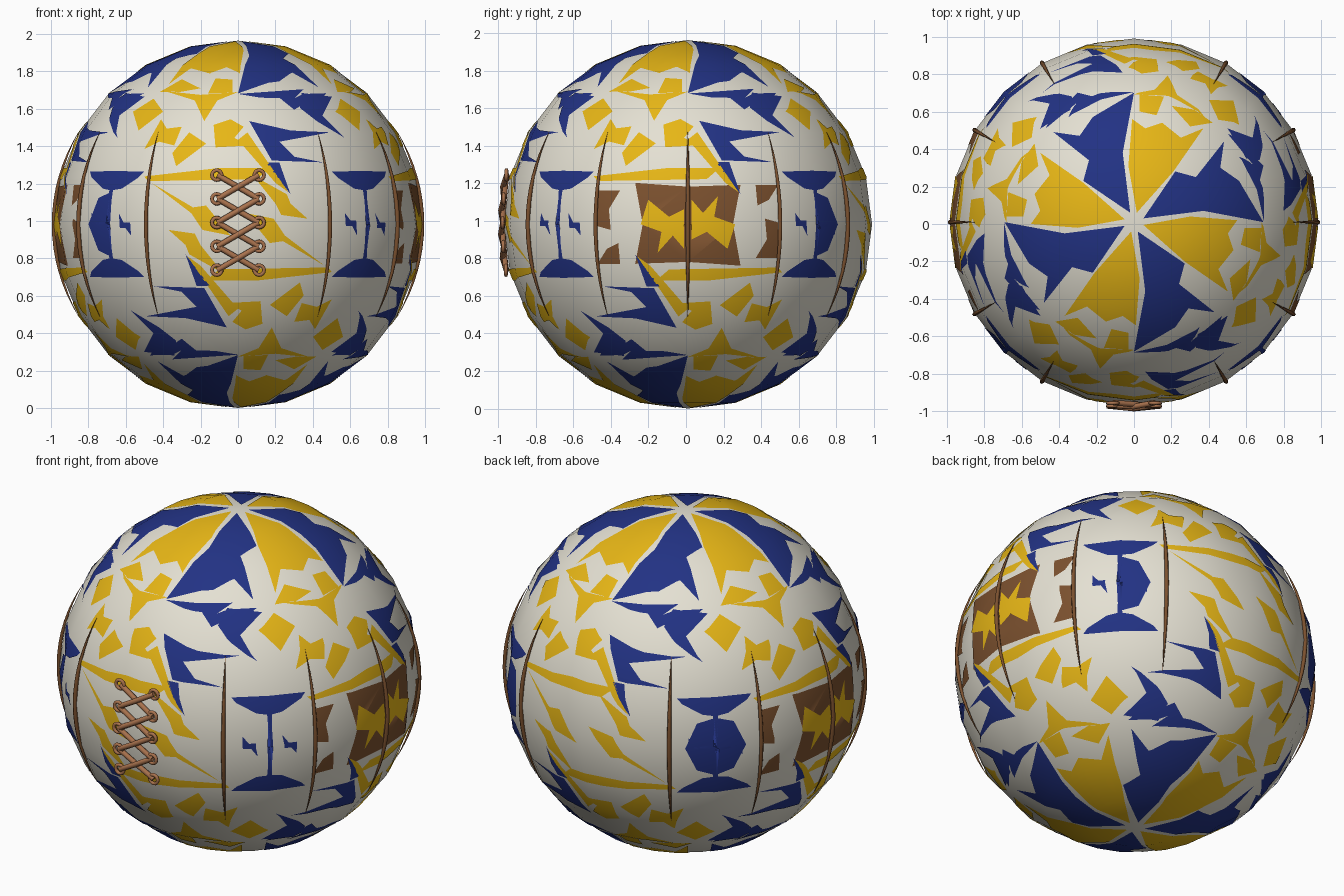
import bpy, bmesh, math
from mathutils import Vector, Matrix
from mathutils.geometry import tessellate_polygon

if "Cube" in bpy.data.objects:
    bpy.data.objects.remove(bpy.data.objects["Cube"])

R = 0.982
C = Vector((0, 0.01, R))


def mat(name, rgb):
    m = bpy.data.materials.new(name)
    m.diffuse_color = (*rgb, 1)
    m.use_nodes = True
    m.node_tree.nodes["Principled BSDF"].inputs["Base Color"].default_value = m.diffuse_color
    return m


WHITE = mat("white_leather", (0.78, 0.75, 0.65))
BLUE = mat("blue_leather", (0.016, 0.032, 0.23))
YELLOW = mat("yellow_leather", (0.80, 0.47, 0.008))
BROWN = mat("brown_leather", (0.20, 0.082, 0.028))
TAN = mat("tan_lace", (0.40, 0.17, 0.075))

ball = bmesh.new()
bmesh.ops.create_uvsphere(ball, u_segments=24, v_segments=12, radius=R)


def shell(name, verts, faces, material):
    """Mesh on the ball, with round-looking normals."""
    me = bpy.data.meshes.new(name)
    me.from_pydata(verts, [], faces)
    me.polygons.foreach_set("use_smooth", [True] * len(faces))
    me.normals_split_custom_set_from_vertices([Vector(v).normalized() for v in verts])
    me.materials.append(material)
    ob = bpy.data.objects.new(name, me)
    ob.location = C
    bpy.context.collection.objects.link(ob)


def cut_patch(poly, view):
    """Slice the ball facets with the prism of a polygon drawn in front or top view."""
    front = view == "front"
    pts = [Vector((a, 0, b)) if front else Vector((a, b, 0)) for a, b in poly]
    axis = Vector((0, 1, 0)) if front else Vector((0, 0, -1))
    verts, faces = [], []
    for tri in tessellate_polygon([pts]):
        p = [pts[i] for i in tri]
        planes = [(Vector((0, 0, 0)), axis)]
        for i in range(3):
            n = (p[(i + 1) % 3] - p[i]).cross(axis)
            if n.length < 1e-6:
                continue
            if n.dot(p[(i + 2) % 3] - p[i]) > 0:
                n = -n
            planes.append((p[i], n.normalized()))
        b = ball.copy()
        for co, no in planes:
            bmesh.ops.bisect_plane(b, geom=b.verts[:] + b.edges[:] + b.faces[:],
                                   plane_co=co, plane_no=no, clear_outer=True)
        b.verts.index_update()
        base = len(verts)
        verts += [v.co.copy() for v in b.verts]
        faces += [[base + v.index for v in f.verts] for f in b.faces]
        b.free()
    return verts, faces


def panels(name, material, polys, view="front", turns=(0, 1, 2, 3), flips=(0, 1), lift=1.003):
    """Repeat patches round the ball and upside down."""
    V, F = [], []
    for poly in polys:
        verts, faces = cut_patch(poly, view)
        for t in turns:
            for f in flips:
                m = Matrix.Rotation(t * math.pi / 2, 3, 'Z') @ Matrix.Rotation(f * math.pi, 3, 'Y')
                base = len(V)
                V += [m @ v * lift for v in verts]
                F += [[base + i for i in fc] for fc in faces]
    shell(name, V, F, material)


# white ball
ball.verts.index_update()
shell("ball", [v.co.copy() for v in ball.verts],
      [[v.index for v in f.verts] for f in ball.faces], WHITE)

# pole wedges, drawn in top view
panels("blue_pole_wedges", BLUE, [
    [(.02, -.05), (.27, -.22), (.24, -.33), (.43, -.48), (.29, -.46), (.22, -.56), (.0, -.69), (.06, -.37)],
    [(.18, -.66), (.3, -.64), (.47, -.5), (.45, -.55), (.3, -.69)],
], "top")
panels("yellow_pole_wedges", YELLOW, [
    [(-.015, -.05), (-.21, -.27), (-.37, -.5), (-.25, -.45), (-.15, -.53), (-.06, -.5), (.01, -.55), (.03, -.3)],
    [(-.42, -.53), (-.3, -.51), (-.2, -.62), (-.32, -.6)],
    [(-.12, -.57), (-.03, -.59), (-.03, -.68), (-.16, -.67)],
], "top")

# shards between poles and belt, drawn in front view
panels("yellow_shards", YELLOW, [
    [(-.39, .71), (-.2, .69), (0, .705), (-.11, .66), (-.18, .55), (-.23, .66)],
    [(-.5, .4), (-.41, .56), (-.38, .51), (-.3, .52), (-.34, .42), (-.42, .44)],
    [(-.35, .38), (-.26, .49), (-.17, .43), (-.33, .31)],
    [(-.13, .53), (-.04, .56), (.03, .52), (-.02, .46), (.06, .42), (-.12, .41)],
    [(0, .45), (.05, .49), (.27, .17), (.2, .22)],
    [(-.5, .255), (-.1, .3), (.17, .3), (.1, .24), (-.48, .23)],
    [(-.56, .6), (-.45, .67), (-.4, .6), (-.53, .5)],
])
panels("blue_shards", BLUE, [
    [(.06, .55), (.28, .5), (.49, .49), (.22, .44), (.3, .36), (.45, .33), (.18, .34)],
    [(.15, .33), (.22, .33), (.28, .16)],
    [(0, .695), (.35, .72), (.3, .67), (.12, .675)],
    [(.34, .7), (.5, .68), (.45, .58), (.57, .46), (.42, .55), (.33, .62)],
    [(.5, .28), (.667, .285), (.68, .18), (.62, .19), (.53, .25)],
    [(-.5, .28), (-.667, .285), (-.68, .18), (-.62, .19), (-.53, .25)],
    [(.682, 0), (.696, 0), (.685, .2), (.67, .2)],
    [(-.682, 0), (-.696, 0), (-.685, .2), (-.67, .2)],
    [(.57, .06), (.6, .02), (.63, .02), (.635, -.06), (.61, -.01), (.575, -.01)],
])

# belt decoration: yellow bolts front and back, brown plates on the sides
panels("belt_yellow_bolts", YELLOW, [
    [(-.46, .22), (-.24, .09), (-.17, .1), (-.04, -.06), (-.19, -.03), (-.25, .06)],
    [(-.37, -.03), (-.23, -.05), (-.2, -.11), (-.08, -.26), (-.26, -.16), (-.28, -.11)],
], turns=(0, 2))
panels("belt_brown_plates", BROWN, [
    [(-.28, .22), (0, .2), (.28, .21), (.24, 0), (.28, -.22), (0, -.2), (-.28, -.21), (-.24, 0)],
], turns=(1, 3), flips=(0,))
panels("belt_brown_corners", BROWN, [
    [(-.48, .18), (-.36, .18), (-.42, .08), (-.41, -.03), (-.48, -.01)],
    [(-.48, -.21), (-.36, -.21), (-.37, -.1), (-.43, -.13)],
], turns=(1, 3))
panels("side_yellow_bolts", YELLOW, [
    [(-.21, .13), (-.1, .04), (-.02, .08), (-.02, -.13), (-.08, -.06), (-.16, -.15), (-.14, -.04), (-.25, 0)],
], turns=(1, 3), lift=1.006)
panels("back_blue_hexagon", BLUE, [
    [(.693, .02), (.675, .17), (.6, .14), (.56, 0), (.6, -.14), (.675, -.17), (.693, -.02)],
], turns=(2,))
panels("left_blue_hexagon", BLUE, [
    [(.693, .02), (.675, .17), (.6, .14), (.56, 0), (.6, -.14), (.675, -.17), (.693, -.02)],
], turns=(3,))


def tube(name, paths, bevel, material, res=2):
    """Round tube along points (co, radius)."""
    cu = bpy.data.curves.new(name, 'CURVE')
    cu.dimensions = '3D'
    cu.bevel_depth, cu.bevel_resolution, cu.use_fill_caps = bevel, res, True
    for path in paths:
        sp = cu.splines.new('POLY')
        sp.points.add(len(path) - 1)
        for p, (co, r) in zip(sp.points, path):
            p.co, p.radius = (*co, 1), r
        sp.use_smooth = True
    cu.materials.append(material)
    ob = bpy.data.objects.new(name, cu)
    bpy.context.collection.objects.link(ob)


# raised brown seams, tapering to points
seams = []
for az in (0, 30, 60, 120, 150, 180, 210, 240, 300, 330):
    a, path = math.radians(az), []
    for i in range(-8, 9):
        l = math.radians(i * 3.75)
        d = Vector((math.cos(l) * math.cos(a), math.cos(l) * math.sin(a), math.sin(l)))
        path.append((C + d * (R + 0.003), max(0.05, 1 - (i / 8) ** 2)))
    seams.append(path)
tube("belt_seams", seams, 0.012, BROWN, 1)


# lacing on the front
def lace_y(z):
    return -0.976 + 0.3 * (z - R) ** 2


rows = [0.737 + 0.127 * i for i in range(5)]
laces = []
for z0, z1 in zip(rows, rows[1:]):
    for s in (-1, 1):
        mid = Vector((0, lace_y((z0 + z1) / 2) - 0.006 * (s + 1), (z0 + z1) / 2))
        laces.append([(Vector((-.11 * s, lace_y(z0), z0)), 1), (mid, 1),
                      (Vector((.11 * s, lace_y(z1), z1)), 1)])
tube("laces", laces, 0.015, TAN)
for z in rows:
    for s in (-1, 1):
        bpy.ops.mesh.primitive_torus_add(major_radius=0.026, minor_radius=0.010, major_segments=16,
                                         minor_segments=8, location=(.113 * s, lace_y(z) - .002, z),
                                         rotation=(math.pi / 2, 0, 0))
        ob = bpy.context.object
        ob.name = "lace_eyelet"
        ob.data.materials.append(TAN)
        bpy.ops.object.shade_smooth()
